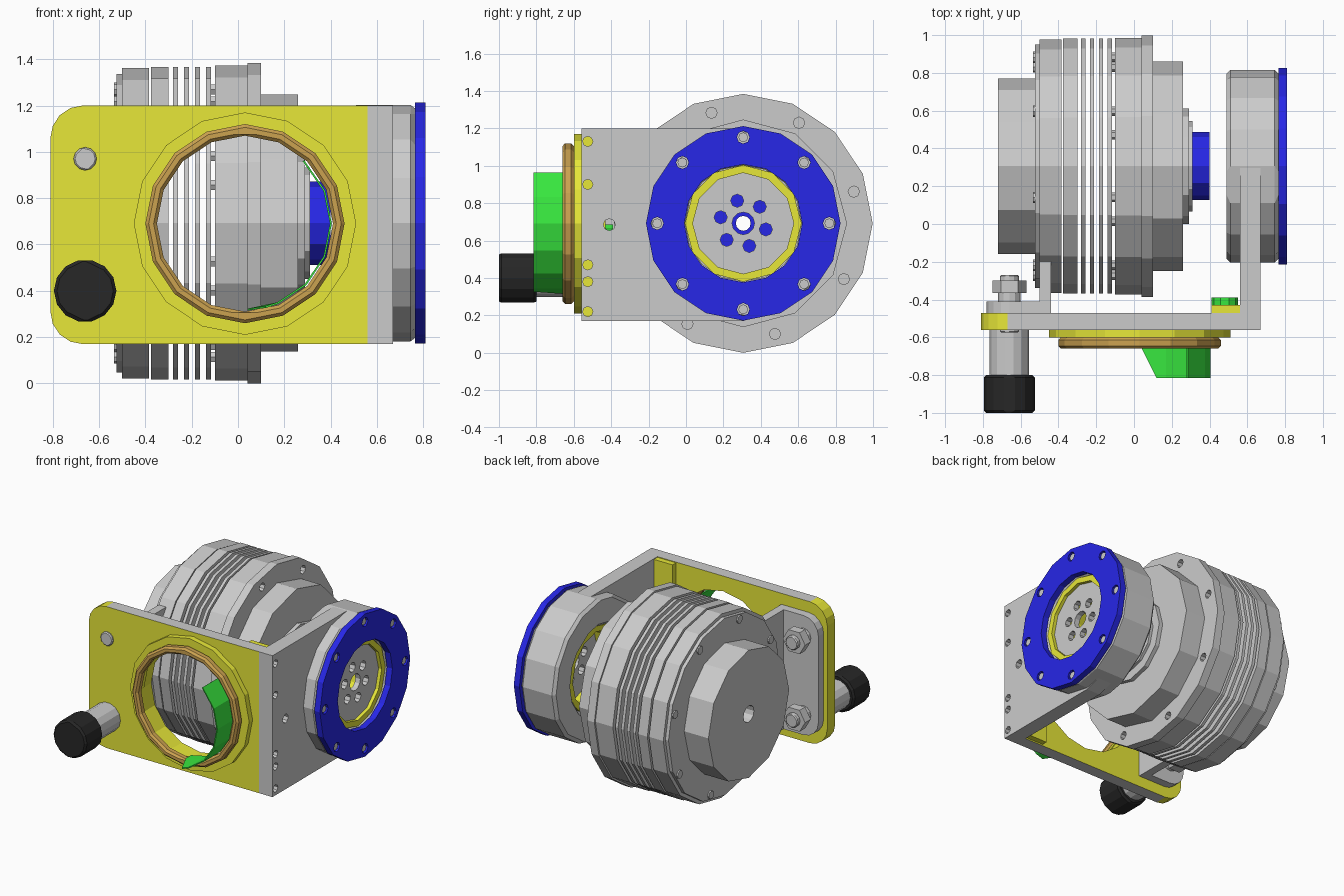
import bpy, bmesh
from math import sin, cos, pi, radians

if "Cube" in bpy.data.objects:
    bpy.data.objects.remove(bpy.data.objects["Cube"])

CY, CZ = 0.306, 0.692        # drum and housing axis (runs along x)
WX, WZ = 0.03, 0.69          # window centre (axis along y)


def mat(name, *rgb):
    m = bpy.data.materials.new(name)
    m.diffuse_color = (*rgb, 1)
    m.use_nodes = True
    m.node_tree.nodes["Principled BSDF"].inputs["Base Color"].default_value = m.diffuse_color
    return m


YELLOW = mat("yellow", 0.8, 0.8, 0.04)
BLUE = mat("blue", 0.02, 0.02, 0.8)
GREEN = mat("green", 0.04, 0.8, 0.05)
BROWN = mat("brown", 0.6, 0.36, 0.08)
BLACK = mat("black", 0.02, 0.02, 0.02)
WHITE = mat("white", 0.95, 0.95, 0.92)


def circle(u, v, r, n=16, turn=0.0):
    return [(u + r * cos(2 * pi * i / n + turn), v + r * sin(2 * pi * i / n + turn)) for i in range(n)]


def around(u, v, r, count, hole, turn=0.0):
    return [circle(a, b, hole, 8) for a, b in circle(u, v, r, count, turn)]


def rect(u0, v0, u1, v1, r=0.0):
    """Rectangle whose two left corners are rounded by r."""
    if not r:
        return [(u0, v0), (u1, v0), (u1, v1), (u0, v1)]
    arc = [radians(a) for a in (90, 112, 135, 158, 180)]
    top = [(u0 + r + r * cos(a), v1 - r + r * sin(a)) for a in arc]
    low = [(u, v0 + v1 - v) for u, v in reversed(top)]
    return top + low + [(u1, v0), (u1, v1)]


def slab(name, axis, a, b, outlines, material=None, bevel=0.0):
    """Extrude outlines (inner ones become holes) from a to b along x or y."""
    cu = bpy.data.curves.new(name, 'CURVE')
    cu.dimensions, cu.fill_mode, cu.extrude = '2D', 'BOTH', (b - a) / 2
    for pts in outlines:
        s = cu.splines.new('POLY')
        s.points.add(len(pts) - 1)
        for p, (u, v) in zip(s.points, pts):
            p.co = (u, v, 0, 1)
        s.use_cyclic_u = True
    tmp = bpy.data.objects.new(name + "_curve", cu)
    bpy.context.collection.objects.link(tmp)
    dg = bpy.context.evaluated_depsgraph_get()
    me = bpy.data.meshes.new_from_object(tmp.evaluated_get(dg))
    bpy.data.objects.remove(tmp)
    mid = (a + b) / 2
    for vert in me.vertices:
        u, v, w = vert.co
        vert.co = (w + mid, u, v) if axis == 'x' else (u, w + mid, v)
    bm = bmesh.new()
    bm.from_mesh(me)
    bmesh.ops.remove_doubles(bm, verts=bm.verts, dist=1e-5)
    bmesh.ops.recalc_face_normals(bm, faces=bm.faces)
    bm.to_mesh(me)
    bm.free()
    for p in me.polygons:
        p.use_smooth = False
    me.materials.clear()
    if material:
        me.materials.append(material)
    ob = bpy.data.objects.new(name, me)
    bpy.context.collection.objects.link(ob)
    if bevel:
        m = ob.modifiers.new("bevel", 'BEVEL')
        m.width, m.segments, m.limit_method, m.angle_limit = bevel, 1, 'ANGLE', radians(60)
    return ob


def disc(name, a, b, ro, ri, material=None, n=16, holes=(), bevel=0.0):
    """Ring on the main axis."""
    return slab(name, 'x', a, b, [circle(CY, CZ, ro, n), circle(CY, CZ, ri, n), *holes], material, bevel)


# Finned drum, left to right
BOLT_TURN = radians(16)
disc("drum_end_cap", -0.72, -0.525, 0.465, 0.06, n=12)
disc("drum_left_rim", -0.525, -0.5, 0.645, 0.06)
disc("drum_left_plate", -0.5, -0.385, 0.67, 0.06)
disc("drum_spacer_ring", -0.375, -0.30, 0.675, 0.5)
for i in range(4):
    x = -0.28 + 0.047 * i
    disc(f"drum_fin_{i + 1}", x, x + 0.022, 0.675, 0.5)
disc("drum_body", -0.10, 0.04, 0.68, 0.06)
disc("drum_flange", 0.04, 0.10, 0.692, 0.06, holes=around(CY, CZ, 0.615, 8, 0.03, BOLT_TURN))
disc("drum_shoulder", 0.10, 0.26, 0.555, 0.06, n=12)
disc("hub_plate", 0.26, 0.29, 0.305, 0.06, n=12)
disc("hub_step", 0.29, 0.31, 0.24, 0.06, n=12)
disc("hub_coupling", 0.31, 0.40, 0.18, 0.04, BLUE, n=12)

# Drum bolts: tips inside the fins, heads on the left rim
for i, (y, z) in enumerate(circle(CY, CZ, 0.6, 8, BOLT_TURN)):
    slab(f"drum_bolt_tip_{i + 1}", 'x', -0.12, -0.10, [circle(y, z, 0.025, 6)])
    slab(f"drum_bolt_head_{i + 1}", 'x', -0.535, -0.52, [circle(y, z, 0.03, 8)])

# Bearing housing with its liner, perforated disc and cover ring
disc("bearing_housing", 0.49, 0.765, 0.51, 0.31, bevel=0.02)
disc("housing_liner", 0.51, 0.755, 0.312, 0.27, YELLOW, n=12)
disc("bearing_disc", 0.69, 0.73, 0.275, 0.06, n=12, holes=around(CY, CZ, 0.125, 6, 0.035, radians(-15)))
disc("cover_ring", 0.765, 0.81, 0.52, 0.315, BLUE, holes=around(CY, CZ, 0.46, 8, 0.034))
for i, (y, z) in enumerate(circle(CY, CZ, 0.46, 8)):
    slab(f"cover_bolt_{i + 1}", 'x', 0.76, 0.80, [circle(y, z, 0.026, 8)])

# Side plate running into the housing
arc = [(CY + 0.5 * cos(a), CZ + 0.5 * sin(a)) for a in [radians(-75 + 25 * i) for i in range(7)]]
side = [(-0.56, 0.17), (CY, 0.17), *arc, (CY, 1.2), (-0.56, 1.2)]
edge_holes = [circle(-0.525, z, 0.027, 8) for z in (0.22, 0.38, 0.47, 0.9, 1.13)]
slab("side_plate", 'x', 0.56, 0.67,
     [side, circle(CY, CZ, 0.33), circle(-0.41, 0.685, 0.032, 8), *edge_holes])

# Front plate: yellow, with grey top and bottom edges
front = slab("front_plate", 'y', -0.56, -0.47,
             [rect(-0.81, 0.17, 0.56, 1.2, 0.14), circle(WX, WZ, 0.40)], YELLOW)
front.data.materials.append(None)
for p in front.data.polygons:
    if abs(p.normal.z) > 0.99 and not 0.2 < p.center.z < 1.17:
        p.material_index = 1
slab("corner_block", 'y', -0.47, -0.43, [rect(0.41, 0.18, 0.56, 1.195)], YELLOW)
slab("corner_button", 'y', -0.43, -0.39, [circle(0.48, 0.62, 0.07, 10)], GREEN)

# Window rings
slab("window_flange", 'y', -0.60, -0.56, [circle(WX, WZ, 0.48), circle(WX, WZ, 0.395)], YELLOW)
slab("window_ring", 'y', -0.66, -0.60, [circle(WX, WZ, 0.43), circle(WX, WZ, 0.38)], BROWN, 0.014)

# Curved shield standing out of the window ring
bm = bmesh.new()
rows = []
for y, start in ((-0.60, -88), (-0.66, -88), (-0.815, -76)):
    angles = [start, -67.5, -45, -22.5, 0, 22.5, 47]
    rows.append([bm.verts.new((WX + 0.375 * cos(radians(a)), y, WZ + 0.375 * sin(radians(a))))
                 for a in angles])
for r0, r1 in zip(rows, rows[1:]):
    for i in range(len(r0) - 1):
        bm.faces.new((r0[i], r0[i + 1], r1[i + 1], r1[i]))
me = bpy.data.meshes.new("window_shield")
bm.to_mesh(me)
bm.free()
me.materials.append(GREEN)
shield = bpy.data.objects.new("window_shield", me)
bpy.context.collection.objects.link(shield)
shield.modifiers.new("thickness", 'SOLIDIFY').thickness = 0.008

# Left bracket joining the front plate to the drum
slab("bracket_pad", 'y', -0.47, -0.41, [rect(-0.78, 0.25, -0.44, 1.12, 0.12)])
slab("bracket_arm", 'x', -0.50, -0.44, [rect(-0.47, 0.25, -0.12, 1.12)])

# Bracket bolts and nuts, knob on the lower one
for label, z, front_y in (("upper", 0.97, -0.575), ("lower", 0.405, -0.575)):
    slab(label + "_bolt", 'y', front_y, -0.27, [circle(-0.66, z, 0.05, 12)], bevel=0.008)
    slab(label + "_washer", 'y', -0.41, -0.365, [circle(-0.66, z, 0.06, 12)])
    slab(label + "_nut", 'y', -0.365, -0.30, [circle(-0.66, z, 0.09, 6)])
slab("knob_stem", 'y', -0.81, -0.56, [circle(-0.66, 0.40, 0.105, 14)], WHITE)
slab("knob", 'y', -1.0, -0.80, [circle(-0.66, 0.40, 0.135, 14)], BLACK, 0.02)
